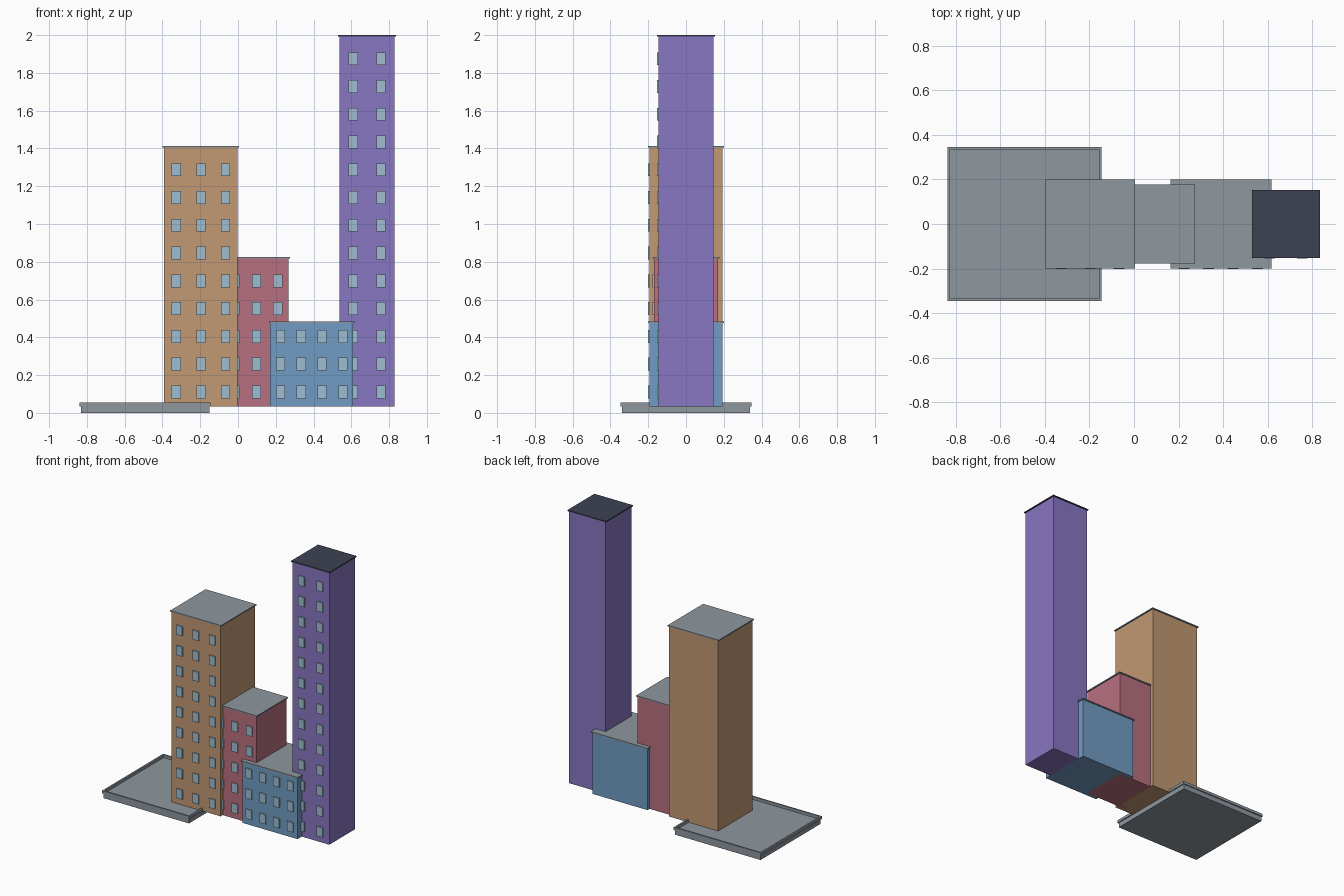
import bpy, bmesh

cube = bpy.data.objects.get("Cube")
if cube:
    bpy.data.objects.remove(cube, do_unlink=True)


def material(name, rgb):
    """Flat material from an 8-bit sRGB colour, stored as linear."""
    col = [((c / 255 + 0.055) / 1.055) ** 2.4 for c in rgb] + [1.0]
    m = bpy.data.materials.new(name)
    m.use_nodes = True
    m.diffuse_color = col
    m.node_tree.nodes["Principled BSDF"].inputs["Base Color"].default_value = col
    return m


GREY = material("concrete grey", (142, 151, 159))
DARK = material("dark roof", (60, 66, 82))
GLASS = material("window glass", (158, 190, 208))
TAN = material("tan wall", (194, 153, 115))
RED = material("red wall", (184, 112, 128))
BLUE = material("blue wall", (114, 156, 196))
PURPLE = material("purple wall", (136, 118, 194))


def add_box(bm, lo, hi):
    verts = bmesh.ops.create_cube(bm, size=1)["verts"]
    for v in verts:
        for i in range(3):
            v.co[i] = lo[i] if v.co[i] < 0 else hi[i]


def boxes(name, spans, mat):
    bm = bmesh.new()
    for lo, hi in spans:
        add_box(bm, lo, hi)
    mesh = bpy.data.meshes.new(name)
    bm.to_mesh(mesh)
    bm.free()
    mesh.materials.append(mat)
    ob = bpy.data.objects.new(name, mesh)
    bpy.context.collection.objects.link(ob)
    return ob


GROUND = 0.035   # underside of every building
FLOOR = 0.147    # storey height
ROOF = 0.008     # roof slab thickness and overhang


def building(name, x, half_x, half_y, top, columns, floors, wall, roof):
    # wall block and overhanging roof slab
    boxes(name + "_walls", [((x - half_x, -half_y, GROUND),
                             (x + half_x, half_y, top - ROOF))], wall)
    hx, hy = half_x + ROOF - 0.001, half_y + ROOF - 0.001
    boxes(name + "_roof", [((x - hx, -hy, top - ROOF), (x + hx, hy, top))], roof)
    # grid of raised windows on the front
    panes = []
    step = 2 * half_x / columns
    for c in range(columns):
        wx = x - half_x + step * (c + 0.5)
        for f in range(floors):
            wz = 0.111 + FLOOR * f
            panes.append(((wx - 0.024, -half_y - 0.008, wz - 0.034),
                          (wx + 0.024, -half_y + 0.004, wz + 0.034)))
    boxes(name + "_windows", panes, GLASS)


building("tan_tower", -0.197, 0.195, 0.194, 1.412, 3, 9, TAN, GREY)
building("red_block", 0.097, 0.17, 0.17, 0.825, 3, 5, RED, GREY)
building("blue_block", 0.39, 0.22, 0.194, 0.483, 4, 3, BLUE, GREY)
building("purple_tower", 0.683, 0.146, 0.146, 2.0, 2, 13, PURPLE, DARK)

# plaza slab with a low curb around its edge
PX, HALF, OUT, IN = -0.492, 0.34, 0.347, 0.335
boxes("plaza_slab", [((PX - HALF, -HALF, 0), (PX + HALF, HALF, GROUND))], GREY)
curb = []
for s in (-1, 1):
    a, b = sorted((s * IN, s * OUT))
    curb.append(((PX - OUT, a, GROUND), (PX + OUT, b, 0.055)))
    curb.append(((PX + a, -IN, GROUND), (PX + b, IN, 0.055)))
boxes("plaza_curb", curb, GREY)
